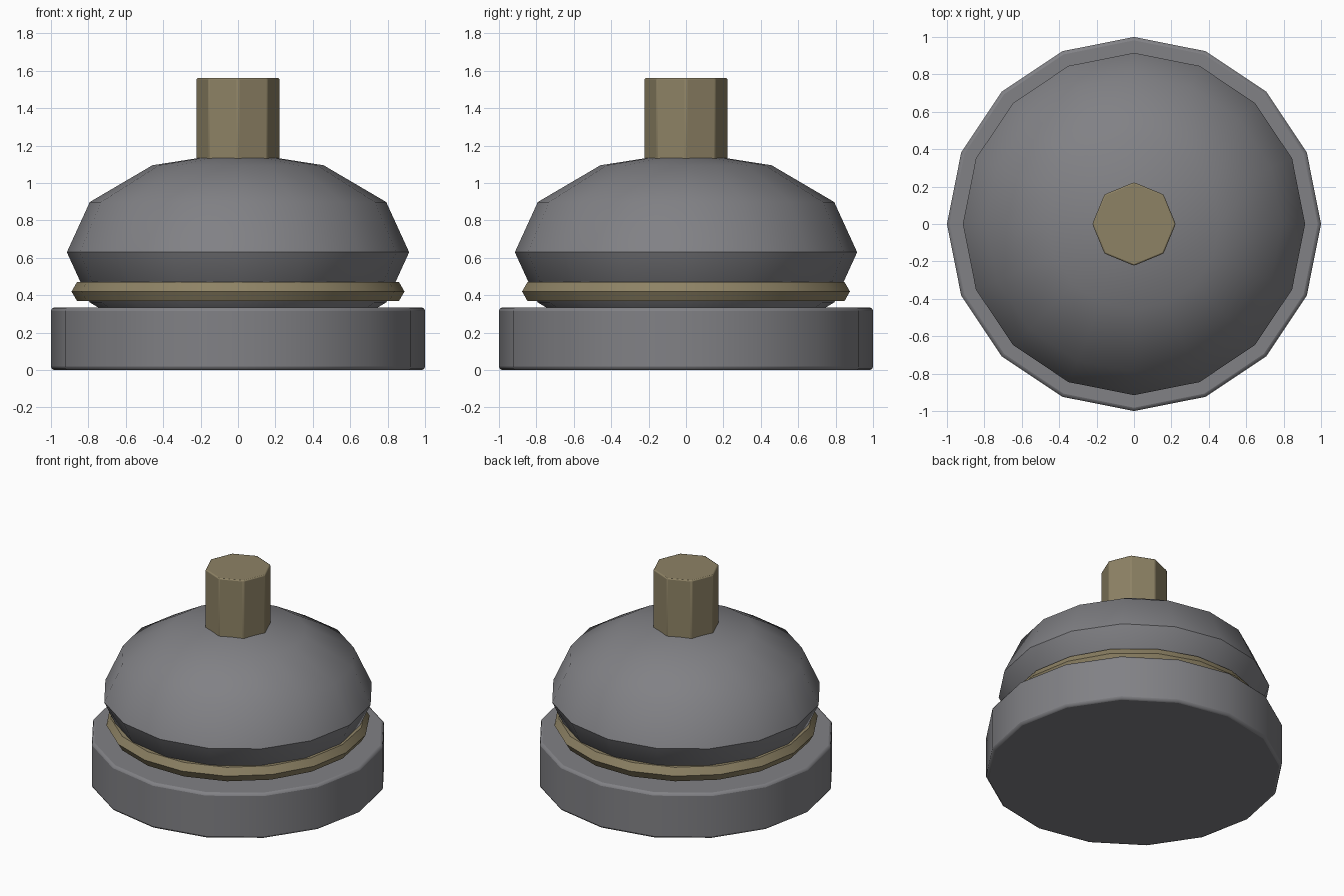
import bpy
from math import radians

# Remove the default cube
cube = bpy.data.objects.get("Cube")
if cube:
    bpy.data.objects.remove(cube, do_unlink=True)


def make_material(name, rgb, metallic=0.0):
    mat = bpy.data.materials.new(name)
    mat.use_nodes = True
    color = (*rgb, 1.0)
    mat.diffuse_color = color
    bsdf = next(n for n in mat.node_tree.nodes if n.type == 'BSDF_PRINCIPLED')
    bsdf.inputs["Base Color"].default_value = color
    return mat


grey = make_material("steel grey", (0.22, 0.22, 0.235))
brass = make_material("dull brass", (0.27, 0.225, 0.13))


def finish(name, mat, bevel=0.0):
    """Name, colour, bevel and shade the newest object."""
    obj = bpy.context.object
    obj.name = obj.data.name = name
    obj.data.materials.append(mat)
    bpy.ops.object.transform_apply(location=False, rotation=True, scale=True)
    if bevel:
        mod = obj.modifiers.new("soft_edges", 'BEVEL')
        mod.width = bevel
        mod.segments = 2
        mod.limit_method = 'ANGLE'
        mod.angle_limit = radians(30)
    bpy.ops.object.shade_smooth_by_angle(angle=radians(40))
    return obj


def cylinder(name, sides, radius, bottom, top, mat, bevel):
    bpy.ops.mesh.primitive_cylinder_add(
        vertices=sides, radius=radius, depth=top - bottom,
        location=(0, 0, (bottom + top) / 2))
    return finish(name, mat, bevel)


# Broad base
cylinder("base", 16, 1.0, 0.0, 0.335, grey, 0.018)

# Flattened dome, its lower part sunk into the base
bpy.ops.mesh.primitive_uv_sphere_add(
    segments=16, ring_count=6, radius=1, location=(0, 0, 0.63))
bpy.context.object.scale = (0.915, 0.915, 0.537)
finish("dome", grey)

# Ring around the lower dome
bpy.ops.mesh.primitive_torus_add(
    major_segments=18, minor_segments=6,
    major_radius=0.83, minor_radius=0.06, location=(0, 0, 0.42))
finish("trim_ring", brass)

# Plunger on top
cylinder("plunger", 8, 0.223, 1.05, 1.562, brass, 0.008)
